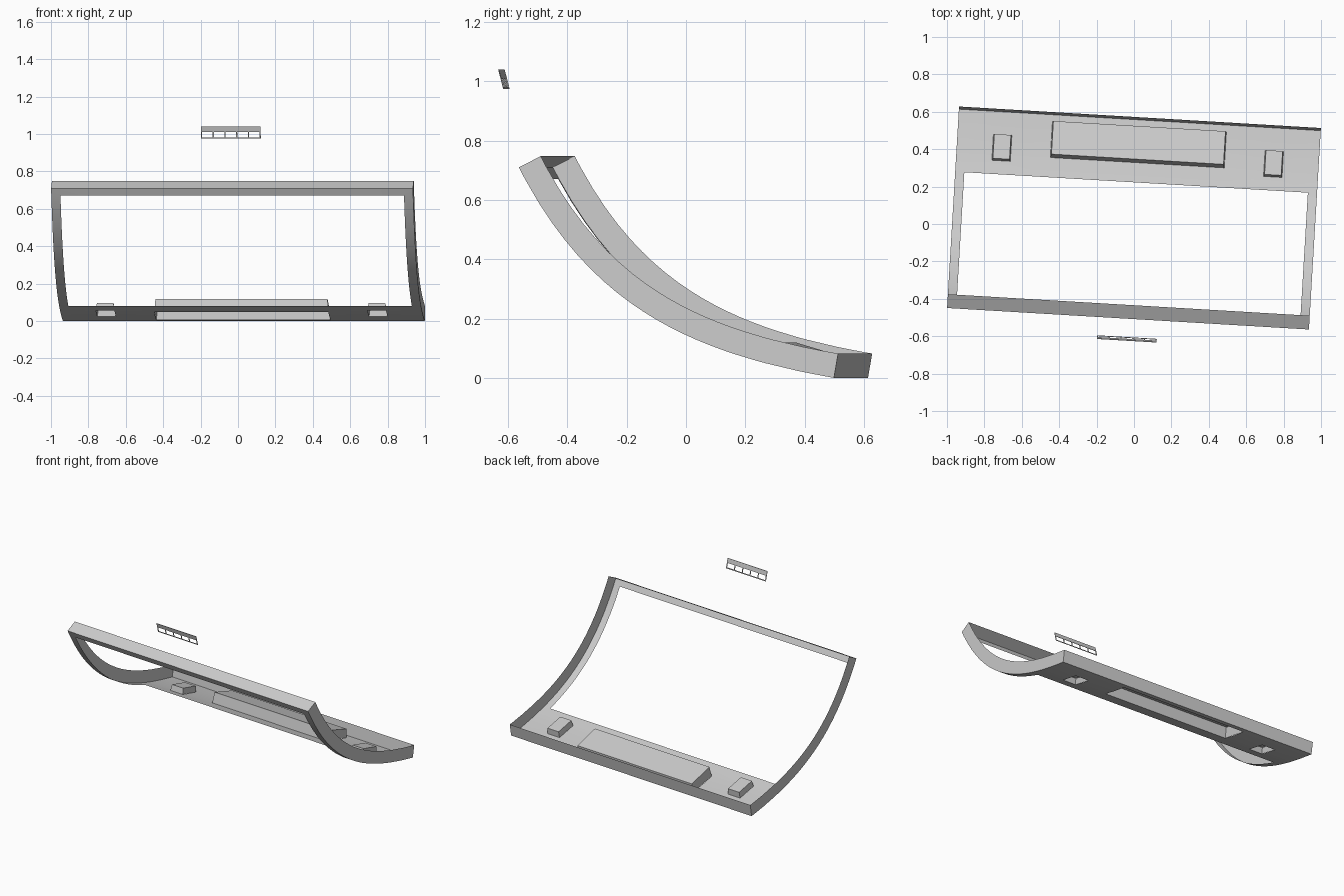
import bpy, bmesh, math
from mathutils import Vector, Matrix

if "Cube" in bpy.data.objects:
    bpy.data.objects.remove(bpy.data.objects["Cube"])

# Whole model is turned slightly about z
PLACE = Matrix.Translation((0, 0.0325, 0)) @ Matrix.Rotation(math.radians(-3.4), 4, 'Z')

# Side profile of the sheet (depth, height) as a Bezier curve
P0, P3 = Vector((-0.54, 0.71)), Vector((0.525, 0.0))
P1 = P0 + 0.52 * Vector((0.455, -0.89))
P2 = P3 - 0.50 * Vector((0.985, -0.17))


def curve(v):
    """Point and upward normal of the profile at depth v."""
    lo, hi = 0.0, 1.0
    for _ in range(40):
        t = (lo + hi) / 2
        s = 1 - t
        p = P0 * s**3 + P1 * (3 * s * s * t) + P2 * (3 * s * t * t) + P3 * t**3
        if p.x < v:
            lo = t
        else:
            hi = t
    d = ((P1 - P0) * s * s + (P2 - P1) * 2 * s * t + (P3 - P2) * t * t).normalized()
    return p, Vector((-d.y, d.x))


def on_sheet(u, v, h=0.0):
    p, n = curve(v)
    q = p + n * h
    return Vector((u, q.x, q.y))


def make(name, quads, smooth=False):
    bm = bmesh.new()
    for q in quads:
        bm.faces.new([bm.verts.new(PLACE @ Vector(c)) for c in q])
    bmesh.ops.remove_doubles(bm, verts=bm.verts, dist=0.0002)
    bmesh.ops.recalc_face_normals(bm, faces=bm.faces)
    me = bpy.data.meshes.new(name)
    bm.to_mesh(me)
    bm.free()
    ob = bpy.data.objects.new(name, me)
    bpy.context.collection.objects.link(ob)
    if smooth:
        bpy.ops.object.select_all(action='DESELECT')
        ob.select_set(True)
        bpy.context.view_layer.objects.active = ob
        bpy.ops.object.shade_smooth_by_angle(angle=math.radians(30))
    return ob


W, RIM = 0.969, 0.083
OPENING = (-0.92, 0.92, -0.519, 0.19)
# Raised pockets: u0, u1, v0, v1, front height, back height
POCKETS = {
    "long_pocket": (-0.466, 0.466, 0.296, 0.486, 0.072, 0.058),
    "left_pocket": (-0.777, -0.678, 0.263, 0.40, 0.04, 0.04),
    "right_pocket": (0.678, 0.777, 0.263, 0.40, 0.04, 0.04),
}
HOLES = [OPENING] + [p[:4] for p in POCKETS.values()]

# Curved floor sheet with the openings left out
us = sorted({-W, W} | {h[i] for h in HOLES for i in (0, 1)})
vs = {P0.x, P3.x} | {h[i] for h in HOLES for i in (2, 3)}
vs |= {-0.519 + 0.709 * i / 16 for i in range(1, 16)}
vs = sorted(vs)
quads = []
for u0, u1 in zip(us, us[1:]):
    for v0, v1 in zip(vs, vs[1:]):
        cu, cv = (u0 + u1) / 2, (v0 + v1) / 2
        if not any(h[0] < cu < h[1] and h[2] < cv < h[3] for h in HOLES):
            quads.append([on_sheet(u0, v0), on_sheet(u1, v0), on_sheet(u1, v1), on_sheet(u0, v1)])

# Upright rim around the edge
for u in (-W, W):
    for v0, v1 in zip(vs, vs[1:]):
        quads.append([on_sheet(u, v0), on_sheet(u, v1), on_sheet(u, v1, RIM), on_sheet(u, v0, RIM)])
for v in (vs[0], vs[-1]):
    for u0, u1 in zip(us, us[1:]):
        quads.append([on_sheet(u0, v), on_sheet(u1, v), on_sheet(u1, v, RIM), on_sheet(u0, v, RIM)])
make("curved_tray", quads, smooth=True)

# Hollow pockets raised from the floor, open underneath
for name, (u0, u1, v0, v1, hf, hb) in POCKETS.items():
    d = 0.005
    base = [on_sheet(u0, v0), on_sheet(u1, v0), on_sheet(u1, v1), on_sheet(u0, v1)]
    top = [on_sheet(u0 + d, v0, hf), on_sheet(u1 - d, v0, hf),
           on_sheet(u1 - d, v1 - d, hb), on_sheet(u0 + d, v1 - d, hb)]
    make(name, [top] + [[base[i], base[(i + 1) % 4], top[(i + 1) % 4], top[i]] for i in range(4)])


# Small tilted grille floating above the front edge
def slab(u0, u1, z0, z1, t=0.0015):
    def pt(u, z, s):
        return Vector((u, -0.648 - (z - 1.0075) * 0.26 + s * t, z))
    a = [pt(u0, z0, -1), pt(u1, z0, -1), pt(u1, z1, -1), pt(u0, z1, -1)]
    b = [pt(u0, z0, 1), pt(u1, z0, 1), pt(u1, z1, 1), pt(u0, z1, 1)]
    return [a, b] + [[a[i], a[(i + 1) % 4], b[(i + 1) % 4], b[i]] for i in range(4)]


make("grille_plate", slab(-0.16, 0.16, 1.01, 1.04))
make("grille_bottom_rail", slab(-0.16, 0.16, 0.975, 0.981))
for i in range(6):
    u = -0.157 + 0.314 * i / 5
    make(f"grille_bar_{i + 1}", slab(u - 0.003, u + 0.003, 0.981, 1.01))
